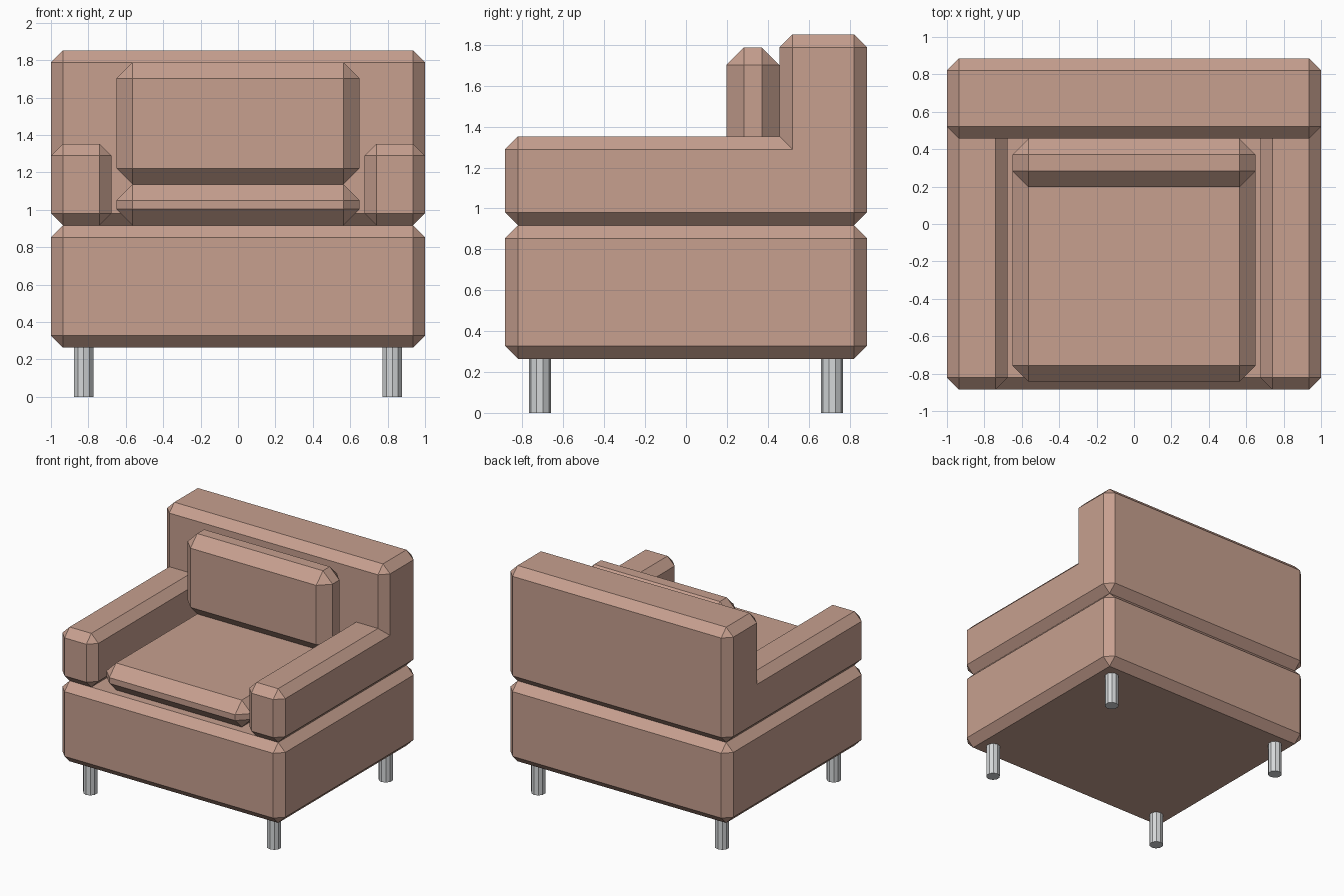
import bpy, bmesh
from mathutils import Matrix, Vector

if "Cube" in bpy.data.objects:
    bpy.data.objects.remove(bpy.data.objects["Cube"])


def material(name, rgb):
    m = bpy.data.materials.new(name)
    m.diffuse_color = (*rgb, 1.0)
    m.use_nodes = True
    m.node_tree.nodes["Principled BSDF"].inputs["Base Color"].default_value = m.diffuse_color
    return m


UPHOLSTERY = material("dusty rose upholstery", (0.57, 0.35, 0.275))
METAL = material("light grey metal", (0.66, 0.68, 0.69))


def finish(name, bm, mat):
    bmesh.ops.recalc_face_normals(bm, faces=bm.faces)
    me = bpy.data.meshes.new(name)
    bm.to_mesh(me)
    bm.free()
    me.materials.append(mat)
    ob = bpy.data.objects.new(name, me)
    bpy.context.collection.objects.link(ob)
    return ob


def chamfer_box(name, lo, hi, width, open_back=False):
    """Box from corner lo to corner hi with flat chamfers; open_back keeps the rear end square."""
    lo, hi = Vector(lo), Vector(hi)
    bm = bmesh.new()
    bmesh.ops.create_cube(bm, size=1.0)
    for v in bm.verts:
        v.co = Vector((lo[i] if v.co[i] < 0 else hi[i]) for i in range(3))
    edges = [e for e in bm.edges
             if not (open_back and all(v.co.y > hi.y - 1e-4 for v in e.verts))]
    bmesh.ops.bevel(bm, geom=edges, offset=width, offset_type='OFFSET',
                    segments=1, profile=0.5, affect='EDGES')
    return finish(name, bm, UPHOLSTERY)


# Base and backrest
chamfer_box("base", (-1, -0.886, 0.264), (1, 0.886, 0.917), 0.064)
chamfer_box("backrest", (-1, 0.457, 0.917), (1, 0.886, 1.852), 0.064)

# Arms, running square-ended into the backrest
chamfer_box("right_arm", (0.677, -0.886, 0.917), (1, 0.521, 1.353), 0.064, True)
chamfer_box("left_arm", (-1, -0.886, 0.917), (-0.677, 0.521, 1.353), 0.064, True)

# Loose cushions
chamfer_box("seat_cushion", (-0.65, -0.843, 0.917), (0.65, 0.457, 1.136), 0.086)
chamfer_box("back_cushion", (-0.65, 0.197, 1.136), (0.65, 0.457, 1.788), 0.086)

# Four ten-sided legs
for sx, side in ((-1, "left"), (1, "right")):
    for sy, end in ((-1, "front"), (1, "back")):
        bm = bmesh.new()
        bmesh.ops.create_cone(bm, cap_ends=True, segments=10, radius1=0.054,
                              radius2=0.054, depth=0.27,
                              matrix=Matrix.Translation((sx * 0.825, sy * 0.715, 0.135)))
        finish(f"{end}_{side}_leg", bm, METAL)
